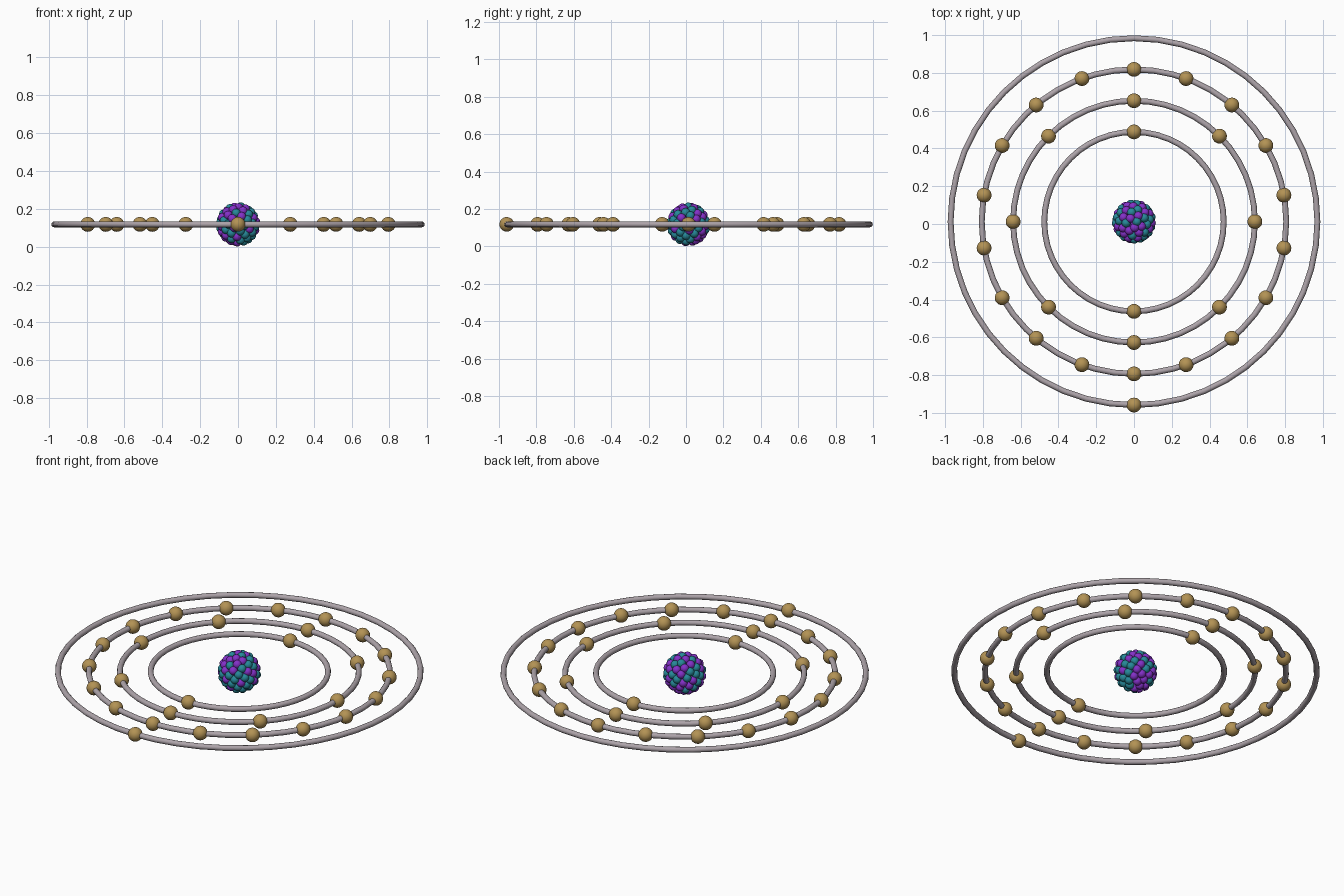
import bpy, math, random
from mathutils import Vector

if "Cube" in bpy.data.objects:
    bpy.data.objects.remove(bpy.data.objects["Cube"])

random.seed(7)
CENTRE = Vector((0, 0.0125, 0.118))


def material(name, rgb):
    m = bpy.data.materials.new(name)
    m.diffuse_color = (*rgb, 1)
    m.use_nodes = True
    m.node_tree.nodes["Principled BSDF"].inputs["Base Color"].default_value = m.diffuse_color
    return m


RING = material("ring_grey", (0.42, 0.37, 0.40))
BRASS = material("electron_brass", (0.45, 0.29, 0.09))
PURPLE = material("proton_purple", (0.23, 0.03, 0.58))
TEAL = material("neutron_teal", (0.02, 0.25, 0.32))


def finish(name, mat):
    ob = bpy.context.object
    ob.name = name
    ob.data.materials.append(mat)
    bpy.ops.object.shade_smooth()
    return ob


def ball(name, offset, radius, mat, segs, rings):
    bpy.ops.mesh.primitive_uv_sphere_add(segments=segs, ring_count=rings, radius=radius,
                                         location=CENTRE + Vector(offset))
    return finish(name, mat)


# Orbit rings with evenly spaced electrons, starting at the front
for shell, (radius, count) in enumerate([(0.475, 2), (0.64, 8), (0.806, 18), (0.971, 1)], 1):
    bpy.ops.mesh.primitive_torus_add(major_radius=radius, minor_radius=0.0155,
                                     major_segments=48, minor_segments=12, location=CENTRE)
    finish(f"orbit_ring_{shell}", RING)
    for i in range(count):
        a = -math.pi / 2 + math.tau * i / count
        ball(f"electron_{shell}_{i + 1}", (radius * math.cos(a), radius * math.sin(a), 0),
             0.039, BRASS, 32, 16)

# Nucleus: a packed ball of protons and neutrons spread along a spiral
COUNT, SHELL_R, NUCLEON_R = 84, 0.094, 0.0235
golden = math.pi * (3 - math.sqrt(5))
kinds = [PURPLE] * (COUNT // 2) + [TEAL] * (COUNT // 2)
random.shuffle(kinds)
for i, mat in enumerate(kinds):
    z = 1 - (2 * i + 1) / COUNT
    r = math.sqrt(1 - z * z)
    d = Vector((r * math.cos(golden * i), r * math.sin(golden * i), z))
    name = "proton" if mat is PURPLE else "neutron"
    ball(f"{name}_{i + 1}", d * SHELL_R, NUCLEON_R, mat, 20, 12)
